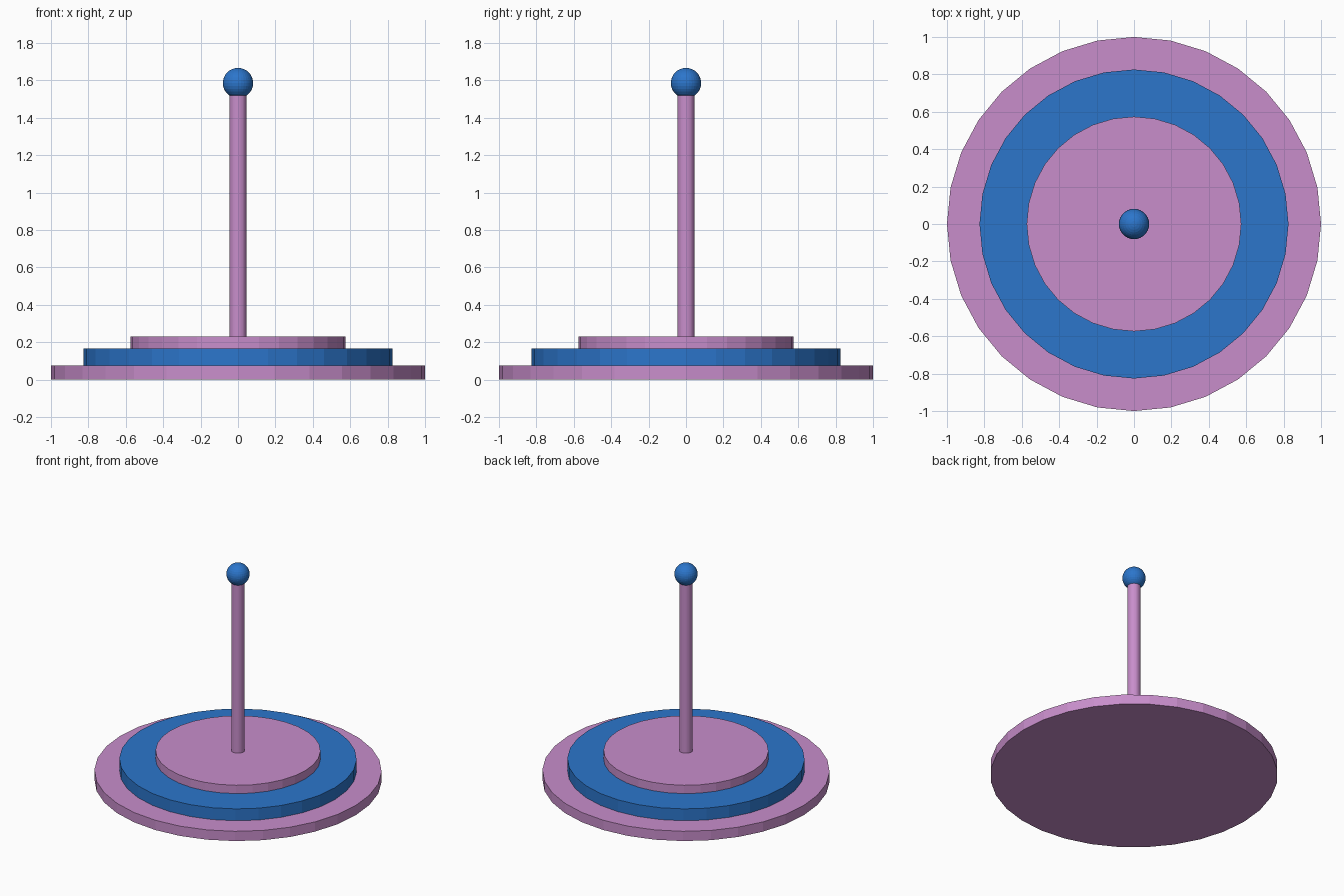
import bpy

if "Cube" in bpy.data.objects:
    bpy.data.objects.remove(bpy.data.objects["Cube"])


def make_material(name, rgb):
    mat = bpy.data.materials.new(name)
    mat.diffuse_color = (*rgb, 1.0)
    mat.use_nodes = True
    mat.node_tree.nodes["Principled BSDF"].inputs["Base Color"].default_value = mat.diffuse_color
    return mat


pink = make_material("orchid pink", (0.58, 0.27, 0.60))
blue = make_material("bright blue", (0.025, 0.18, 0.60))


def cylinder(name, radius, bottom, top, mat):
    bpy.ops.mesh.primitive_cylinder_add(
        vertices=32, radius=radius, depth=top - bottom,
        location=(0, 0, (bottom + top) / 2))
    obj = bpy.context.object
    obj.name = name
    obj.data.materials.append(mat)
    return obj


# Stepped round base
cylinder("lower_base_disc", 1.0, 0.0, 0.075, pink)
cylinder("middle_base_disc", 0.826, 0.075, 0.166, blue)
cylinder("upper_base_disc", 0.574, 0.166, 0.23, pink)

# Upright pole, its top just inside the ball
cylinder("pole", 0.046, 0.23, 1.53, pink)

# Ball finial
bpy.ops.mesh.primitive_uv_sphere_add(
    segments=32, ring_count=16, radius=0.081, location=(0, 0, 1.586))
ball = bpy.context.object
ball.name = "ball_finial"
ball.data.materials.append(blue)
